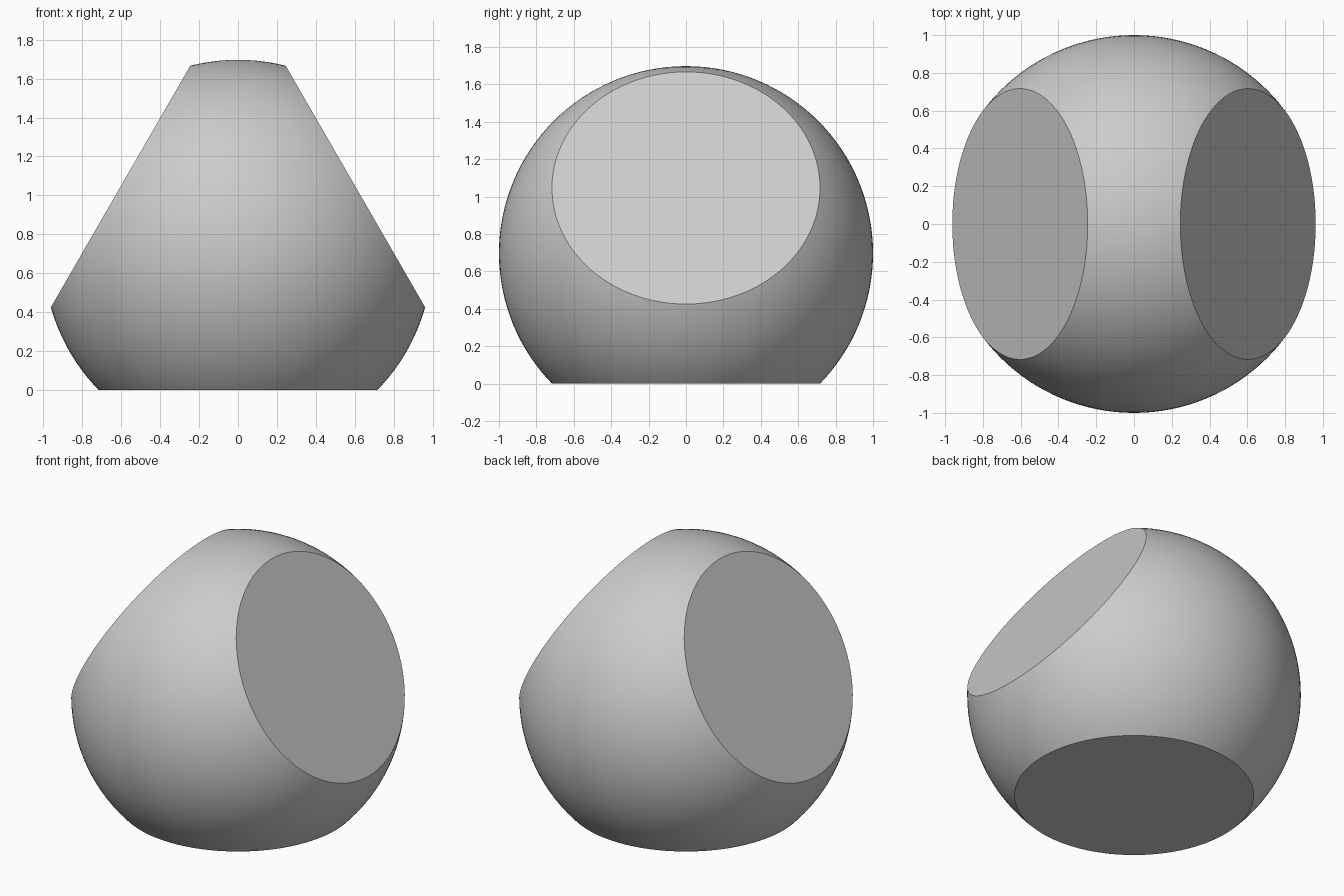
import bpy, bmesh, math
from mathutils import Vector

if "Cube" in bpy.data.objects:
    bpy.data.objects.remove(bpy.data.objects["Cube"])

RADIUS = 1.0
CUT = 0.697  # distance from the ball centre to each flat

# Ball body
bm = bmesh.new()
bmesh.ops.create_uvsphere(bm, u_segments=128, v_segments=64, radius=RADIUS)

# Three flats, 120 degrees apart around the y axis, the first facing down
for i in range(3):
    a = math.radians(-90 + 120 * i)
    normal = Vector((math.cos(a), 0, math.sin(a)))
    geom = bm.verts[:] + bm.edges[:] + bm.faces[:]
    result = bmesh.ops.bisect_plane(bm, geom=geom, dist=1e-5, plane_co=normal * CUT,
                                    plane_no=normal, clear_outer=True)
    rim = [e for e in bm.edges if e.is_boundary]
    bmesh.ops.contextual_create(bm, geom=rim)

bmesh.ops.recalc_face_normals(bm, faces=bm.faces[:])
bmesh.ops.translate(bm, verts=bm.verts[:], vec=(0, 0, CUT))

mesh = bpy.data.meshes.new("three_sided_die")
bm.to_mesh(mesh)
bm.free()
die = bpy.data.objects.new("three_sided_die", mesh)
bpy.context.collection.objects.link(die)

# Smooth ball surface with crisp rims around the flats
bpy.context.view_layer.objects.active = die
die.select_set(True)
bpy.ops.object.shade_smooth_by_angle(angle=math.radians(25))
